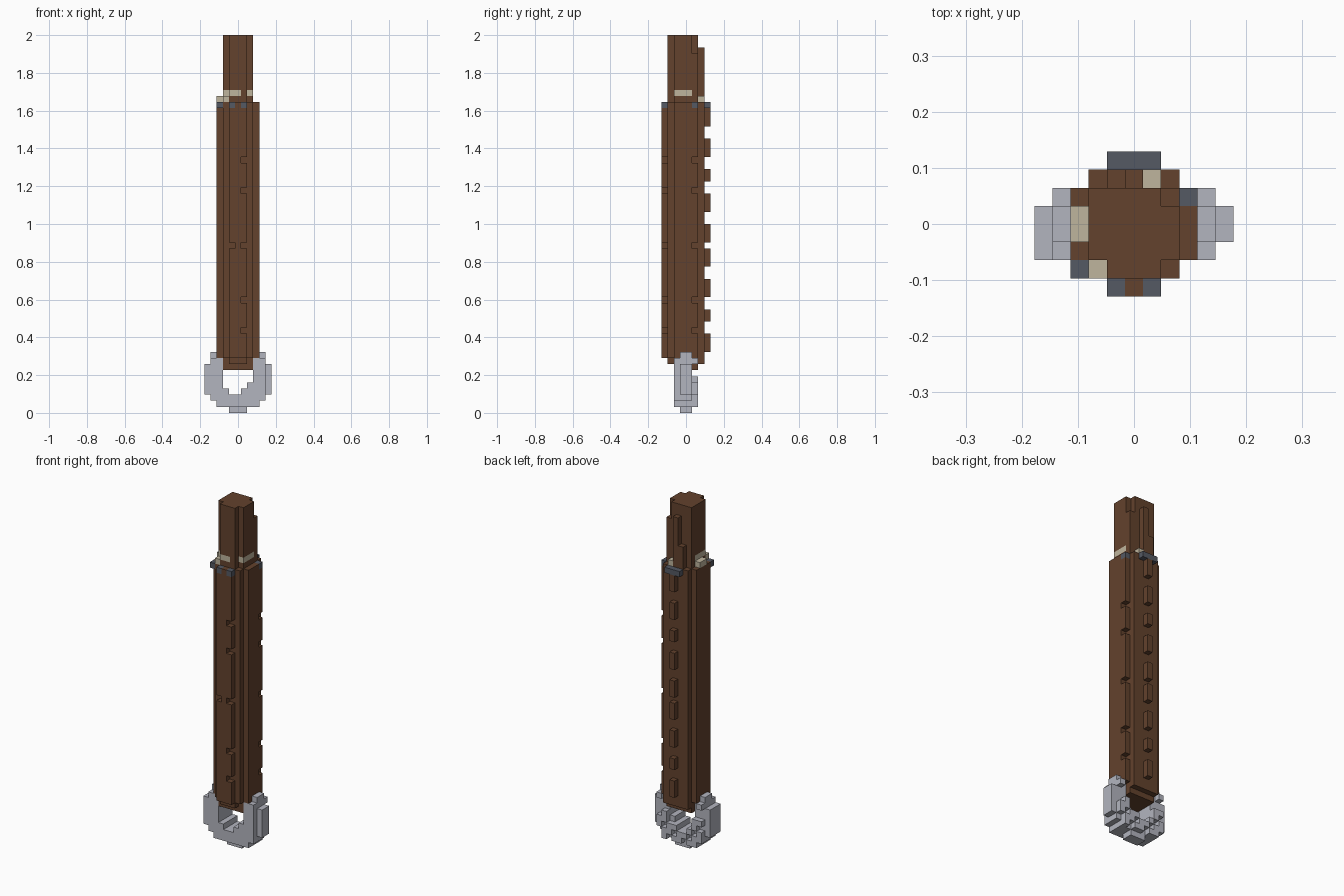
import bpy, bmesh
from mathutils import Vector

cube = bpy.data.objects.get("Cube")
if cube:
    bpy.data.objects.remove(cube)

UNIT = 2 / 62          # edge length of one block
cells = {}             # (i, j, k) -> part name


def material(name, color):
    mat = bpy.data.materials.new(name)
    mat.use_nodes = True
    mat.diffuse_color = (*color, 1)
    mat.node_tree.nodes["Principled BSDF"].inputs["Base Color"].default_value = (*color, 1)
    return mat


brown = material("brown", (0.125, 0.054, 0.026))
silver = material("silver grey", (0.45, 0.46, 0.52))
slate = material("slate grey", (0.09, 0.10, 0.125))
tan = material("tan", (0.52, 0.46, 0.34))


def fill(part, i, j, k):
    """Fill inclusive block ranges."""
    for a in range(i[0], i[1] + 1):
        for b in range(j[0], j[1] + 1):
            for c in range(k[0], k[1] + 1):
                cells[a, b, c] = part


# Long stepped body
fill("body", (-3, 3), (-2, 1), (9, 50))
fill("body", (-2, 2), (-3, 2), (9, 50))
fill("body", (-1, 1), (-4, -4), (9, 50))
fill("body", (-2, 2), (-2, 2), (8, 8))
fill("body", (-1, 1), (-3, -3), (8, 8))
fill("body", (-2, 2), (-2, 1), (7, 7))

# Notches along the front and side edges
for k in (13, 18, 27, 36, 41):
    del cells[1, -4, k]
    del cells[3, 1, k]
del cells[-1, -4, 27]

# Row of studs down the back
for low, high in ((10, 12), (15, 16), (19, 21), (24, 26), (28, 30),
                  (33, 35), (38, 39), (42, 44), (47, 49)):
    fill("back_studs", (0, 0), (3, 3), (low, high))

# Narrow upper shaft with a stepped ridge at the back
fill("upper_shaft", (-2, 2), (-2, 1), (51, 61))
fill("upper_shaft", (-1, 1), (-3, -3), (51, 61))
fill("upper_shaft", (0, 0), (2, 2), (51, 59))
fill("upper_shaft", (-1, -1), (2, 2), (51, 54))
for k in range(59, 62):
    del cells[2, 1, k]

# Dark collar pieces around the top of the body
fill("collar", (-1, 1), (3, 3), (50, 50))
for i, j in ((3, 1), (-3, -3), (-1, -4), (1, -4)):
    cells[i, j, 50] = "collar"

# Tan binding: blocks on the ledge and a band in the shaft
fill("binding", (-3, -3), (-1, 0), (51, 51))
cells[-2, -3, 51] = "binding"
cells[1, 2, 51] = "binding"
fill("binding", (-1, 0), (-3, -3), (52, 52))
fill("binding", (-2, -2), (-2, 0), (52, 52))
fill("binding", (2, 2), (-2, 0), (52, 52))

# Ring at the bottom: outer half width and opening for each layer
layers = [(1, None), (3, None), (4, None), (5, (-1, 0)), (5, (-2, 1)),
          (5, (-2, 2)), (5, (-2, 2)), (5, (-2, 2)), (4, (-2, 2)), (4, (-3, 3))]
for k, (outer, gap) in enumerate(layers):
    for i in range(-outer, outer + 1):
        if gap and gap[0] <= i <= gap[1]:
            continue
        for j in range(-2, 2):
            core = j in (-1, 0)
            front = j == -2 and 1 <= k <= 8 and i != 5
            back = j == 1 and abs(i) < 5 and (
                (1 <= k <= 5 and (i + k) % 3 != 0) or (k == 8 and abs(i) == 4))
            if core or front or back:
                cells.setdefault((i, j, k), "ring")

# Corner signs of a face, in winding order
LOOP = ((-1, -1), (1, -1), (1, 1), (-1, 1))


def build(part, mat):
    """Skin the exposed block sides of one part."""
    bm = bmesh.new()
    for cell, owner in cells.items():
        if owner != part:
            continue
        center = Vector((cell[0], cell[1] + 0.5, cell[2] + 0.5))
        for axis in range(3):
            for side in (-1, 1):
                step = [0, 0, 0]
                step[axis] = side
                if tuple(c + s for c, s in zip(cell, step)) in cells:
                    continue
                corners = []
                for u, w in LOOP[::side]:
                    p = center.copy()
                    p[axis] += side / 2
                    p[(axis + 1) % 3] += u / 2
                    p[(axis + 2) % 3] += w / 2
                    corners.append(bm.verts.new(p * UNIT))
                bm.faces.new(corners)
    bmesh.ops.remove_doubles(bm, verts=bm.verts[:], dist=0.001)
    mesh = bpy.data.meshes.new(part)
    bm.to_mesh(mesh)
    bm.free()
    mesh.materials.append(mat)
    obj = bpy.data.objects.new(part, mesh)
    bpy.context.collection.objects.link(obj)


for part, mat in (("body", brown), ("back_studs", brown), ("upper_shaft", brown),
                  ("collar", slate), ("binding", tan), ("ring", silver)):
    build(part, mat)
